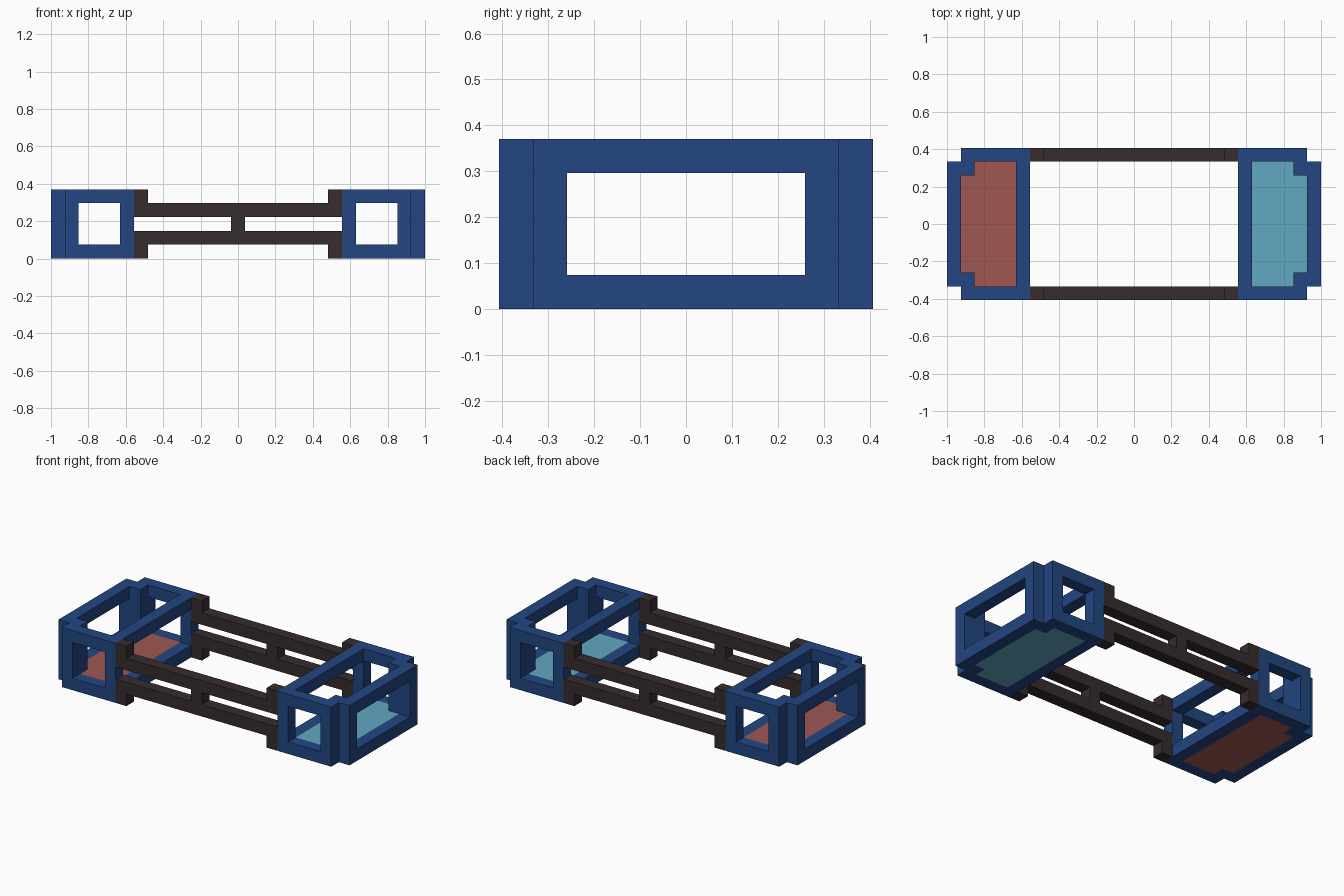
import bpy
import bmesh

U = 2 / 27  # one beam thickness

cube = bpy.data.objects.get("Cube")
if cube:
    bpy.data.objects.remove(cube, do_unlink=True)


def material(name, rgb):
    mat = bpy.data.materials.new(name)
    mat.use_nodes = True
    mat.diffuse_color = (*rgb, 1)
    mat.node_tree.nodes["Principled BSDF"].inputs["Base Color"].default_value = (*rgb, 1)
    return mat


blue = material("navy_blue", (0.016, 0.061, 0.223))
dark = material("dark_brown", (0.037, 0.025, 0.026))
red = material("brick_red", (0.352, 0.095, 0.084))
teal = material("light_teal", (0.120, 0.392, 0.533))


def layer(bm, points, z):
    return [bm.verts.new((x * U, y * U, z * U)) for x, y in points]


def walls(bm, a, b):
    n = len(a)
    for i in range(n):
        j = (i + 1) % n
        bm.faces.new((a[i], a[j], b[j], b[i]))


def prism(bm, points, z0, z1):
    low, high = layer(bm, points, z0), layer(bm, points, z1)
    walls(bm, low, high)
    bm.faces.new(low)
    bm.faces.new(high)


def ring(bm, outer, inner, z0, z1):
    loops = [layer(bm, outer, z0), layer(bm, outer, z1),
             layer(bm, inner, z1), layer(bm, inner, z0)]
    for i in range(4):
        walls(bm, loops[i], loops[(i + 1) % 4])


def rect(x0, x1, y0, y1):
    return [(x0, y0), (x1, y0), (x1, y1), (x0, y1)]


def notched(x0, x1, y):
    """Rectangle with a square bite out of both outer corners."""
    half = [(x0, -y), (x1 - 1, -y), (x1 - 1, 1 - y), (x1, 1 - y)]
    return half + [(px, -py) for px, py in reversed(half)]


def finish(bm, name, mat):
    bmesh.ops.recalc_face_normals(bm, faces=bm.faces)
    mesh = bpy.data.meshes.new(name)
    bm.to_mesh(mesh)
    bm.free()
    mesh.materials.append(mat)
    bpy.context.collection.objects.link(bpy.data.objects.new(name, mesh))


# End cages, each with a floor panel
outer, inner = notched(7.5, 13.5, 5.5), notched(8.5, 12.5, 4.5)
corner_post = [(11.5, 3.5), (13.5, 3.5), (13.5, 4.5),
               (12.5, 4.5), (12.5, 5.5), (11.5, 5.5)]
inner_post = rect(7.5, 8.5, 4.5, 5.5)

for side, sx, floor_color in (("left", 1, teal), ("right", -1, red)):
    def flip(points, sy=1):
        return [(x * sx, y * sy) for x, y in points]

    bm = bmesh.new()
    for z in (0, 4):
        ring(bm, flip(outer), flip(inner), z, z + 1)
    for sy in (1, -1):
        prism(bm, flip(corner_post, sy), 1, 4)
        prism(bm, flip(inner_post, sy), 1, 4)
    finish(bm, side + "_cage", blue)

    bm = bmesh.new()
    prism(bm, flip(inner), 0, 1)
    finish(bm, side + "_floor_panel", floor_color)

# Double rails joining the cages, with end blocks and a middle strut
for name, y in (("front", -5.5), ("back", 4.5)):
    bm = bmesh.new()
    for z in (1, 3):
        prism(bm, rect(-6.5, 6.5, y, y + 1), z, z + 1)
    for x in (-7.5, 6.5):
        for z in (0, 3):
            prism(bm, rect(x, x + 1, y, y + 1), z, z + 2)
    prism(bm, rect(-0.5, 0.5, y, y + 1), 2, 3)
    finish(bm, name + "_rails", dark)
